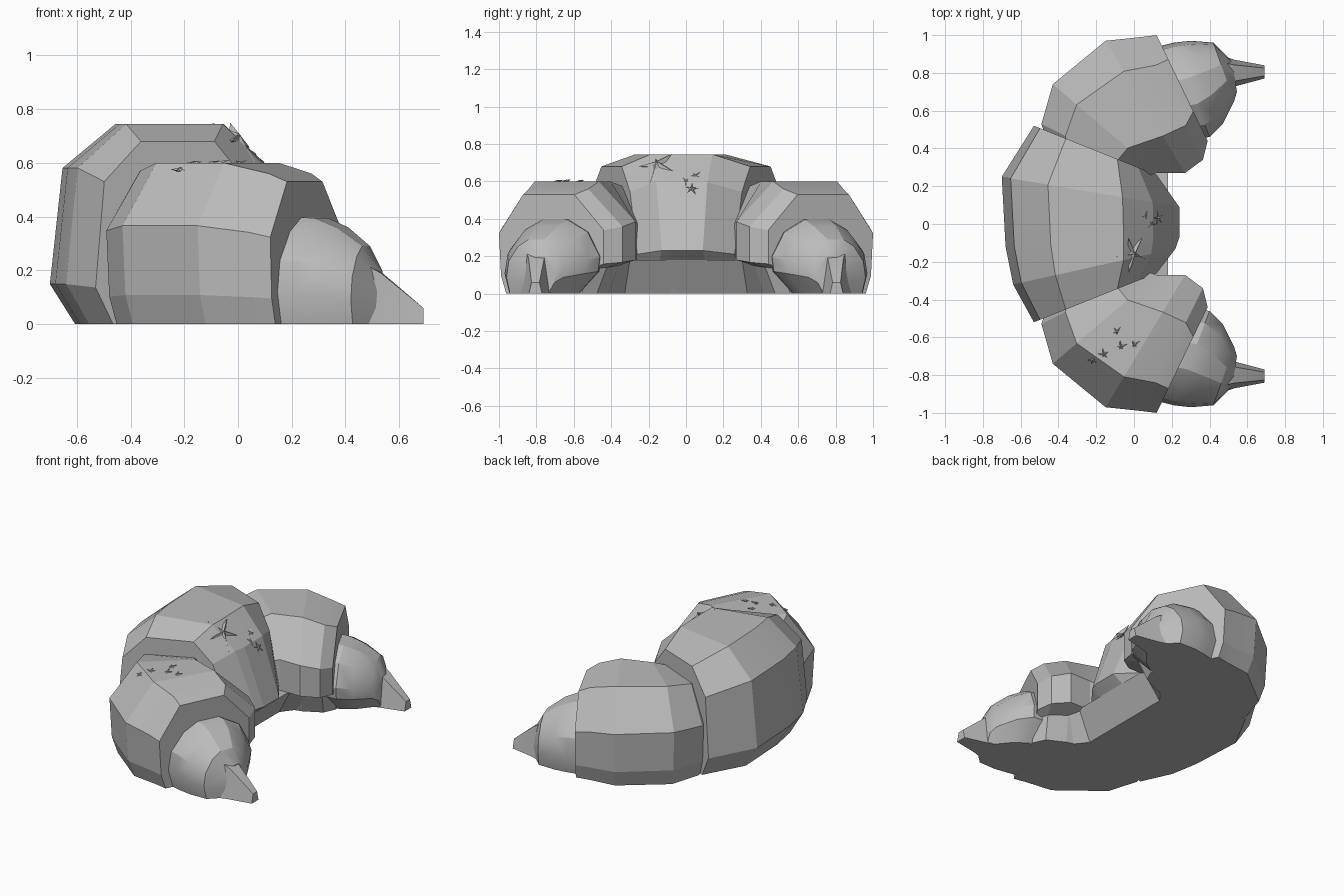
import bpy, bmesh, math, random
from mathutils import Vector

random.seed(4)
cube = bpy.data.objects.get("Cube")
if cube:
    bpy.data.objects.remove(cube, do_unlink=True)

GREY = (0.5, 0.5, 0.5, 1)
crust = bpy.data.materials.new("grey_crust")
crust.use_nodes = True
crust.diffuse_color = GREY
crust.node_tree.nodes["Principled BSDF"].inputs["Base Color"].default_value = GREY


def finish(name, bm, angle=12):
    bmesh.ops.recalc_face_normals(bm, faces=bm.faces)
    mesh = bpy.data.meshes.new(name)
    bm.to_mesh(mesh)
    bm.free()
    mesh.materials.append(crust)
    obj = bpy.data.objects.new(name, mesh)
    bpy.context.collection.objects.link(obj)
    bpy.ops.object.select_all(action='DESELECT')
    obj.select_set(True)
    bpy.context.view_layer.objects.active = obj
    bpy.ops.object.shade_smooth_by_angle(angle=math.radians(angle))


def loft(name, profile, rings, flip=1, angle=12):
    """Skin upright sections; each ring is (outer xy, inner xy, height)."""
    bm = bmesh.new()
    loops = []
    for outer, inner, height in rings:
        loop = []
        for t, z in profile:
            p = Vector(outer).lerp(Vector(inner), t)
            loop.append(bm.verts.new((p.x, p.y * flip, z * height)))
        loops.append(loop)
    n = len(profile)
    for a, b in zip(loops, loops[1:]):
        for i in range(n):
            j = (i + 1) % n
            bm.faces.new((a[i], a[j], b[j], b[i]))
    bm.faces.new(loops[0])
    bm.faces.new(loops[-1])
    finish(name, bm, angle)


# Cross-sections: (fraction from outer to inner side, fraction of height)
MIDDLE = [(.1, 0), (0, .2), (.05, .78), (.26, 1), (.68, 1), (.85, .8), (1, .31), (.93, .24), (.82, 0)]
SIDE = [(.07, 0), (.02, .18), (0, .61), (.23, 1), (.72, 1), (1, .64), (1, .3), (.87, .25), (.79, 0)]
TIP = [(.06, 0), (0, .3), (.04, .6), (.2, .87), (.38, 1), (.65, 1), (.87, .83), (1, .5), (.98, .3), (.77, 0)]
HORN = [(0, 0), (.2, 1), (.8, 1), (1, 0)]
FOOT = [(0, 0), (0, 1), (1, 1), (.72, 0)]

# Large central roll, slightly dented on its front outer side
loft("middle_roll", MIDDLE, [
    ((-.53, .52), (.12, .26), .68),
    ((-.7, .25), (.24, .09), .745),
    ((-.68, -.12), (.24, -.07), .745),
    ((-.64, -.32), (.22, -.13), .745),
    ((-.53, -.52), (.12, -.26), .68)])

# Low undercut foot joining the rolls along the inner curve
loft("inner_foot", FOOT, [
    ((0, .7), (.34, .49), .12),
    ((-.2, .4), (.18, .3), .18),
    ((-.2, -.4), (.18, -.3), .18),
    ((0, -.7), (.34, -.49), .12)])

# Mirrored arms, each with a roll, a rounded tip and a pointed end
for side, flip in (("right", 1), ("left", -1)):
    loft(side + "_arm_roll", SIDE, [
        ((-.45, -.4), (.04, -.2), .55),
        ((-.49, -.53), (.06, -.25), .57),
        ((-.43, -.74), (.12, -.27), .6),
        ((-.15, -.97), (.27, -.27), .6),
        ((.04, -.99), (.365, -.34), .56),
        ((.12, -1), (.39, -.44), .53)], flip)
    loft(side + "_arm_tip", TIP, [
        ((.05, -.92), (.28, -.45), .4),
        ((.21, -.96), (.4, -.46), .395),
        ((.3, -.97), (.47, -.53), .36),
        ((.42, -.96), (.53, -.65), .29),
        ((.52, -.86), (.545, -.7), .2)], flip, 25)
    loft(side + "_pointed_end", HORN, [
        ((.44, -.9), (.45, -.7), .24),
        ((.53, -.87), (.54, -.73), .19),
        ((.69, -.84), (.69, -.77), .06)], flip)


# Flaky crumbs: thin, irregular five-pointed stars
def flake(name, centre, normal, radius):
    bm = bmesh.new()
    turn = Vector(normal).to_track_quat('Z', 'Y')
    start = random.random() * math.tau
    rim = []
    for i in range(10):
        a = start + math.tau * i / 10
        r = radius * (random.uniform(.7, 1.2) if i % 2 else .25)
        p = Vector((r * math.cos(a), r * math.sin(a), random.uniform(-.1, .1) * radius))
        rim.append(bm.verts.new(Vector(centre) + turn @ p))
    hub = [bm.verts.new(Vector(centre) + turn @ Vector((0, 0, h * radius))) for h in (.2, -.2)]
    for i in range(10):
        for h in hub:
            bm.faces.new((rim[i], rim[(i + 1) % 10], h))
    finish(name, bm)


SLOPE = (.7, 0, .7)
flake("large_flake", (-.01, -.15, .69), (.65, -.25, .7), .12)
for i, (x, y, z) in enumerate([(.06, .05, .63), (.13, .03, .56), (.09, 0, .6)]):
    flake(f"middle_flake_{i}", (x, y, z), SLOPE, .04)
for i, (x, y, z) in enumerate([(-.09, -.57, .6), (-.07, -.65, .6), (0, -.64, .6),
                               (-.22, -.72, .575), (-.16, -.69, .6)]):
    flake(f"arm_flake_{i}", (x, y, z), (-.1, -.3, 1), .035)
